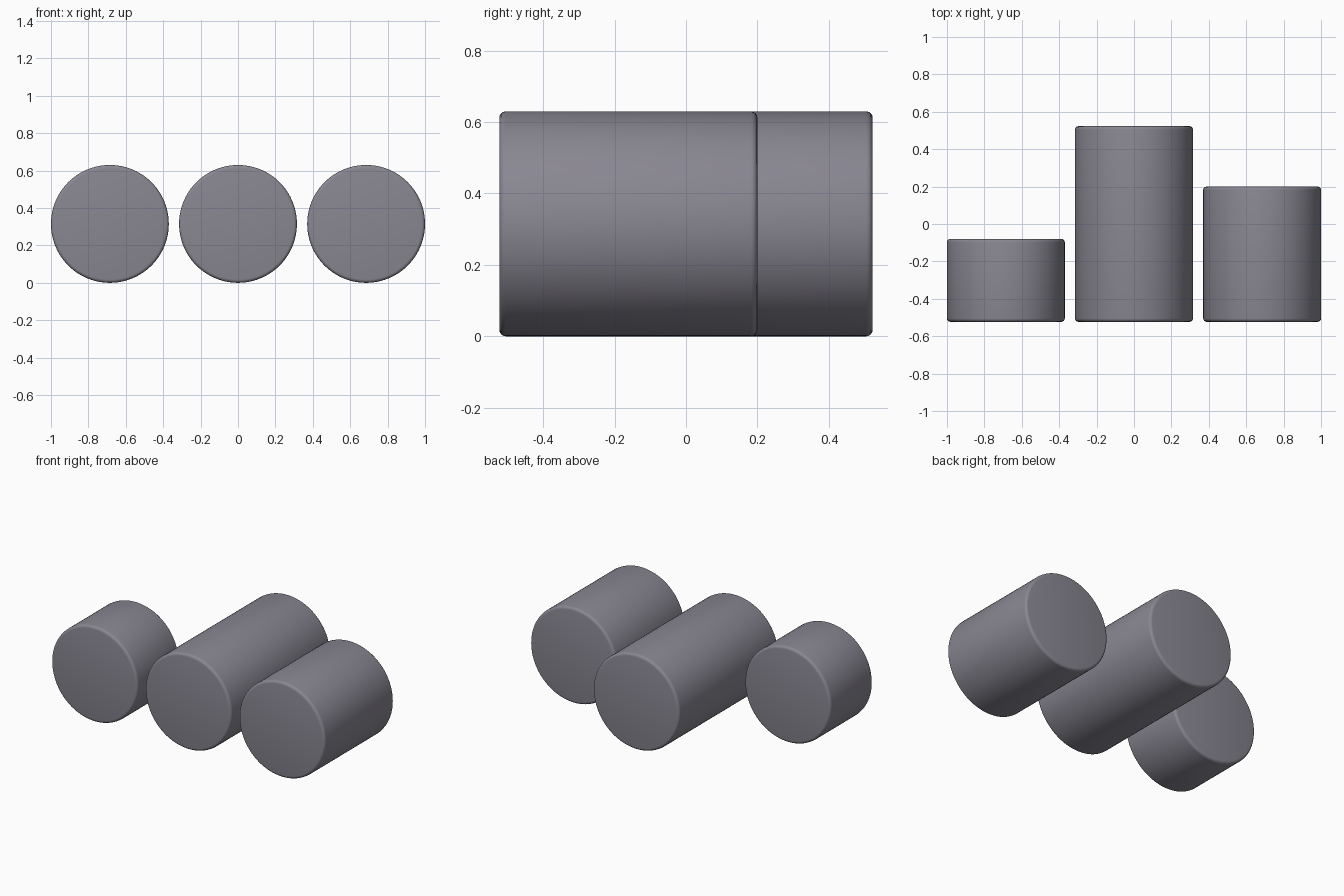
import bpy
import math

cube = bpy.data.objects.get("Cube")
if cube:
    bpy.data.objects.remove(cube, do_unlink=True)

RADIUS = 0.315
FRONT = -0.523
ROUNDING = 0.018

# Single grey material
COLOUR = (0.25, 0.24, 0.285, 1.0)
grey = bpy.data.materials.new("warm grey")
grey.use_nodes = True
grey.diffuse_color = COLOUR
grey.node_tree.nodes["Principled BSDF"].inputs["Base Color"].default_value = COLOUR


def lying_cylinder(name, x, back):
    """Cylinder along y from the shared front plane, with rounded rims."""
    bpy.ops.mesh.primitive_cylinder_add(
        vertices=96, radius=RADIUS, depth=back - FRONT,
        location=(x, (FRONT + back) / 2, RADIUS),
        rotation=(math.pi / 2, 0, 0))
    obj = bpy.context.object
    obj.name = name
    obj.data.materials.append(grey)
    bevel = obj.modifiers.new("rounded rims", "BEVEL")
    bevel.width = ROUNDING
    bevel.segments = 4
    bevel.limit_method = "ANGLE"
    bevel.angle_limit = math.radians(40)
    bpy.ops.object.modifier_apply(modifier=bevel.name)
    bpy.ops.object.shade_smooth_by_angle(angle=math.radians(35))


# Three cylinders of different lengths, side by side
lying_cylinder("short_cylinder", -0.685, -0.08)
lying_cylinder("long_cylinder", 0.0, 0.523)
lying_cylinder("medium_cylinder", 0.685, 0.2)
